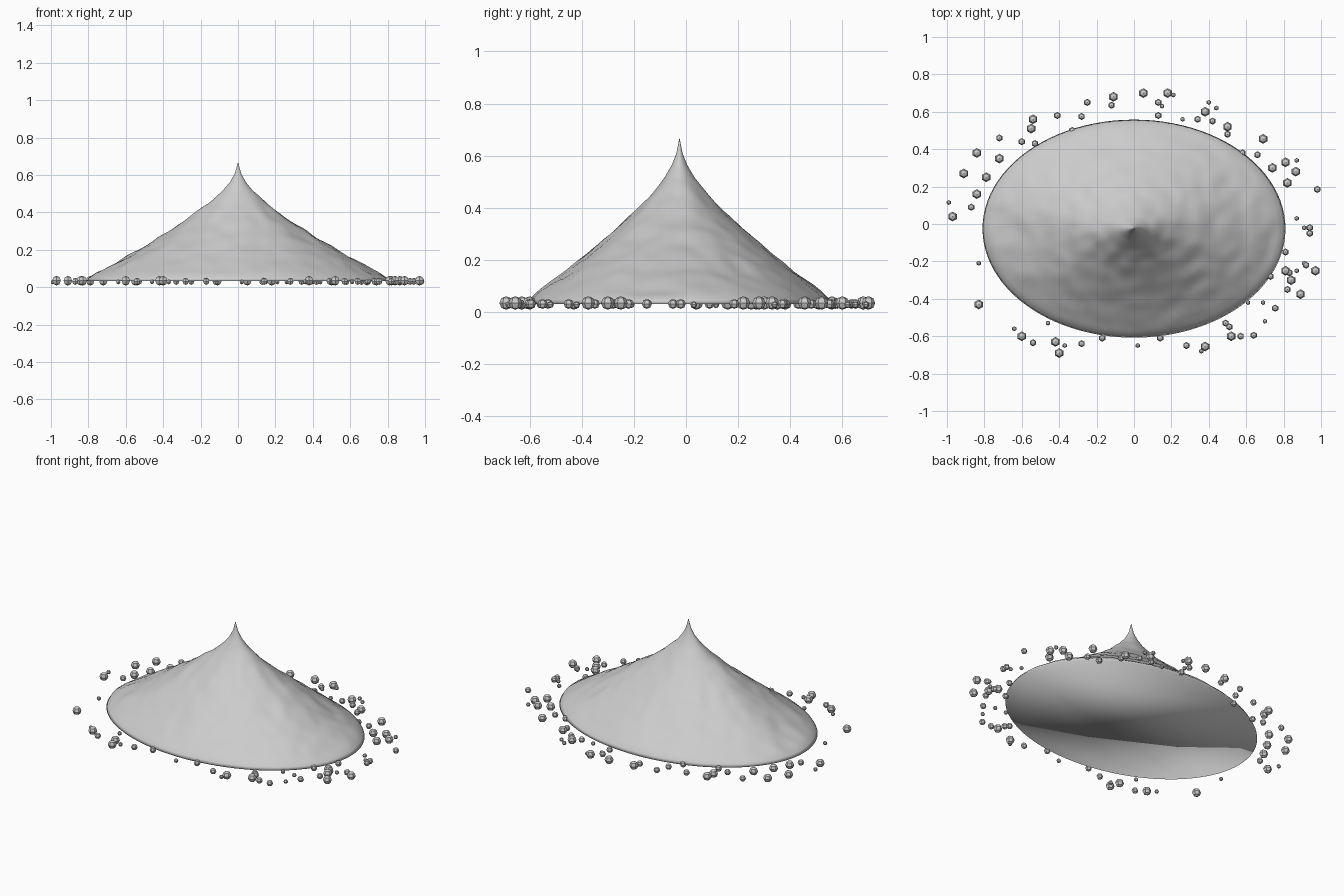
import bpy, bmesh, math
from mathutils import noise, Vector

if "Cube" in bpy.data.objects:
    bpy.data.objects.remove(bpy.data.objects["Cube"])

# Heap profile: (fraction of base radius, height)
PROFILE = [(0, .67), (.02, .61), (.05, .565), (.1, .515), (.2, .443), (.3, .383), (.4, .33),
           (.5, .278), (.63, .213), (.75, .157), (.88, .1), (.95, .07), (.985, .05), (1, .032)]
RX, RY, CY, SEGS, RINGS = .81, .583, -.025, 96, 44


def height(t):
    for (t0, z0), (t1, z1) in zip(PROFILE, PROFILE[1:]):
        if t <= t1:
            return z0 + (z1 - z0) * (t - t0) / (t1 - t0)
    return PROFILE[-1][1]


def finish(bm, name):
    mesh = bpy.data.meshes.new(name)
    bm.to_mesh(mesh)
    bm.free()
    obj = bpy.data.objects.new(name, mesh)
    bpy.context.collection.objects.link(obj)
    return obj


# Heap with a lumpy surface and a flat underside
bm = bmesh.new()
rings = []
for i in range(1, RINGS + 1):
    t = (i / RINGS) ** 1.25
    if i == RINGS - 1:
        t = .985
    ring = []
    for j in range(SEGS):
        a = 2 * math.pi * j / SEGS
        x, y = RX * t * math.cos(a), CY + RY * t * math.sin(a)
        fade = min(1, 4 * t) * min(1, 12 * (1 - t))
        bump = .010 * noise.noise(Vector((x * 5, y * 5, 1))) + .009 * noise.noise(Vector((x * 13, y * 13, 4)))
        ring.append(bm.verts.new((x, y, height(t) + bump * fade)))
    rings.append(ring)
apex = bm.verts.new((0, CY, PROFILE[0][1]))
for j in range(SEGS):
    k = (j + 1) % SEGS
    bm.faces.new((apex, rings[0][j], rings[0][k]))
    for r0, r1 in zip(rings, rings[1:]):
        bm.faces.new((r0[j], r1[j], r1[k], r0[k]))
bm.faces.new(rings[-1][::-1])
for f in bm.faces:
    f.smooth = True
finish(bm, "heap")

# Low-poly pebbles scattered round the foot, grouped by size
LARGE = [(-.97, .04), (-.91, .27), (-.84, .38), (-.84, .16), (-.79, .25), (-.72, .35), (-.55, .51),
         (-.54, .56), (-.11, .68), (.05, .7), (.18, .7), (.38, .6), (.5, .52), (.69, .455), (.81, .33),
         (.865, .28), (.82, .22), (.74, .3), (.84, -.3), (.81, -.25), (.89, -.375), (.97, -.25),
         (.38, -.655), (.52, -.6), (-.42, -.63), (-.4, -.69), (-.6, -.6), (-.83, -.43)]
MEDIUM = [(-.41, .58), (-.28, .575), (-.33, .5), (-.53, .43), (-.6, .44), (-.72, .46), (-.25, .65),
          (-.12, .635), (.13, .58), (.13, .65), (.34, .56), (.42, .55), (.58, .38), (.66, .37),
          (.94, -.05), (.98, .185), (.81, -.15), (.73, -.28), (.755, -.45), (.64, -.595), (.57, -.6),
          (.28, -.65), (.14, -.61), (-.28, -.64), (-.17, -.61), (-.54, -.635), (.82, -.35),
          (.49, -.53), (-.87, .09), (.92, -.22), (.94, -.02), (.83, -.26), (.5, .48), (.51, -.55)]
SMALL = [(-.99, .115), (-.83, -.21), (-.64, -.56), (-.46, -.53), (-.37, -.65), (.02, -.65), (.36, -.68),
         (.61, -.42), (.7, -.52), (.69, -.42), (.91, -.21), (.87, .03), (.91, -.02), (.4, .65),
         (.15, .63), (.21, .69), (.87, .34), (.44, .62), (.26, .56), (.87, -.25)]

for name, spots, radius in (("large_pebbles", LARGE, .026), ("medium_pebbles", MEDIUM, .019),
                            ("small_pebbles", SMALL, .013)):
    bm = bmesh.new()
    for x, y in spots:
        new = bmesh.ops.create_uvsphere(bm, u_segments=6, v_segments=4, radius=radius)["verts"]
        bmesh.ops.translate(bm, verts=new, vec=(x, y, .022 + radius * .5))
    finish(bm, name)
